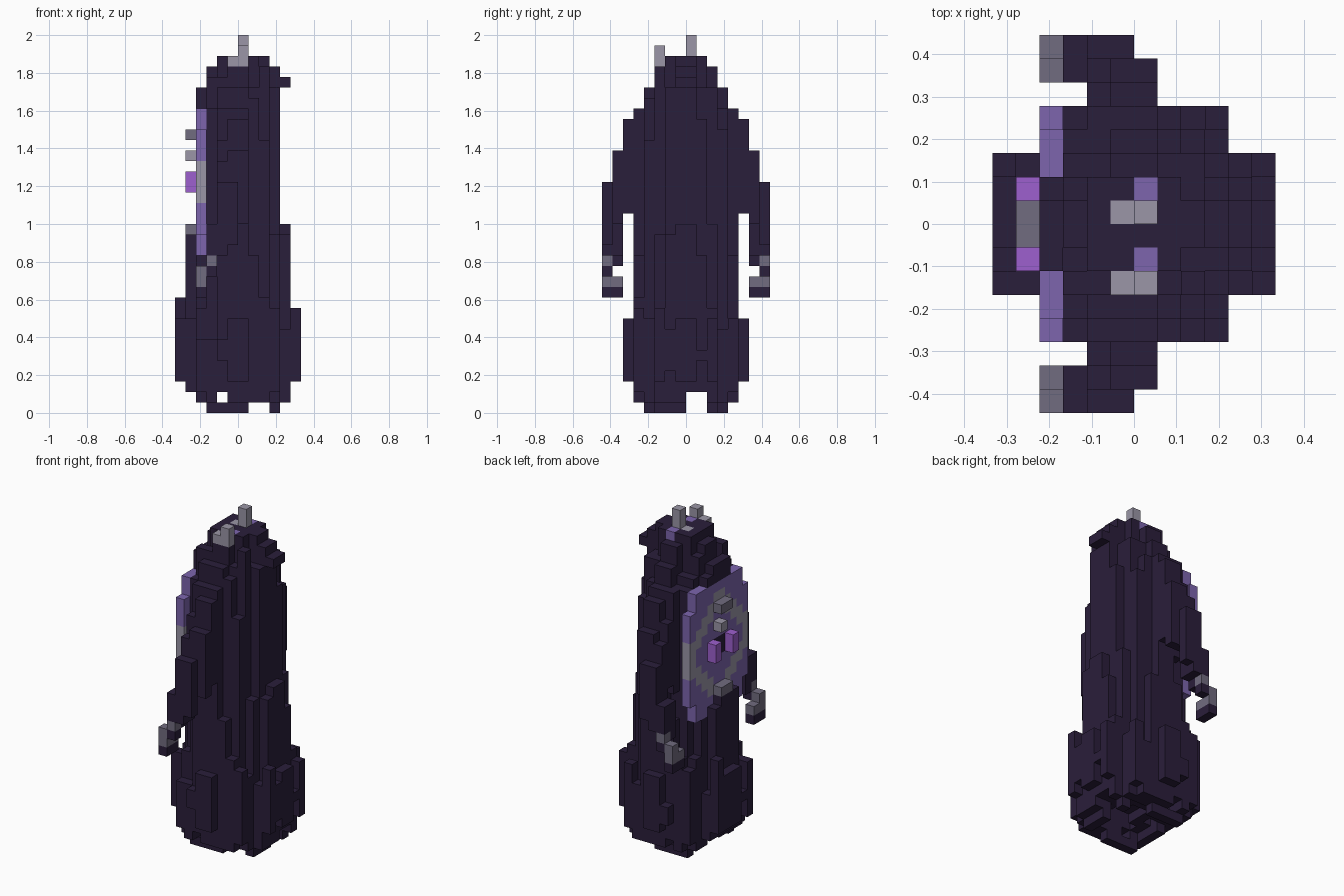
import bpy
import bmesh
import random
from math import hypot
from mathutils import Vector

random.seed(7)
UNIT = 1 / 18  # edge length of one block

cube = bpy.data.objects.get("Cube")
if cube:
    bpy.data.objects.remove(cube, do_unlink=True)


def make_material(name, rgb):
    mat = bpy.data.materials.new(name)
    mat.use_nodes = True
    mat.diffuse_color = (*rgb, 1)
    mat.node_tree.nodes["Principled BSDF"].inputs["Base Color"].default_value = (*rgb, 1)
    return mat


MATERIALS = {
    "dark": make_material("dark violet cloth", (0.023, 0.013, 0.043)),
    "purple": make_material("muted purple", (0.205, 0.13, 0.42)),
    "light": make_material("light grey", (0.325, 0.305, 0.385)),
    "grey": make_material("dark grey", (0.165, 0.15, 0.215)),
    "bright": make_material("bright purple", (0.34, 0.115, 0.62)),
}

cells = {}  # block position -> (part, colour)


def box(part, colour, xs, ys, zs):
    """Fill a box of blocks; each range excludes its end."""
    for i in range(*xs):
        for j in range(*ys):
            for k in range(*zs):
                cells[i, j, k] = (part, colour)


def mirrored(part, colour, xs, ys, zs):
    """Fill a box on the +y side and its twin on the -y side."""
    box(part + "_a", colour, xs, ys, zs)
    box(part + "_b", colour, xs, (-ys[1], -ys[0]), zs)


# Robe: round columns whose height falls off towards the rim, with ragged ends
TIERS = [(2.9, 34), (3.9, 33), (4.2, 31), (4.5, 29), (5.18, 18), (6.6, 9)]
CAP_X = {-6: 9, -5: 17, -4: 31, -3: 33}
CAP_Y = [34, 34, 33, 31, 29, 9]


def hem_open(i, j, k, reach, rim):
    """True where the tattered hem has no cloth."""
    if k == 0:
        return reach > 4.4 or i in (-4, 1, 2) or j in (0, 1)
    if k == 1:
        return reach > 5.2 or i in (-5, -2) or j in (0, 1)
    return rim > 5


for i in range(-6, 6):
    for j in range(-6, 6):
        a, b = abs(i + 0.5), abs(j + 0.5)
        rim, reach, spread = max(a, b), hypot(a, b), hypot(a * 1.1, b)
        if spread > 6.6 or (a > 4 and b > 3) or (b > 5 and i not in (-2, -1, 0)):
            continue
        tier = next(height for limit, height in TIERS if spread <= limit)
        top = min(tier, CAP_X.get(i, 34), CAP_Y[int(b)])
        bottom = 0 if rim > 3 else 3
        if min(a, b) > 2 and rim > 3 and top == 9:
            top += random.randint(-2, 3)
        elif rim > 2 and min(a, b) > 1:
            top -= random.randint(0, 3)
        if rim > 5 and min(a, b) > 1:
            bottom = random.randint(3, 5)
        if rim < 3:
            bottom = random.randint(2, 5)
        for k in range(bottom, top):
            if k > 2 or not hem_open(i, j, k, reach, rim):
                cells[i, j, k] = ("robe", "dark")

# Hood ridge behind the head
box("hood_ridge", "dark", (4, 5), (-1, 1), (31, 32))

# Sleeves, stepping outwards from the shoulders
mirrored("sleeve", "dark", (-2, 1), (4, 5), (18, 29))
mirrored("sleeve", "dark", (-2, 1), (5, 6), (19, 26))
mirrored("sleeve", "dark", (-1, 1), (5, 6), (26, 28))
mirrored("sleeve", "dark", (-2, 1), (6, 7), (18, 24))
mirrored("sleeve", "dark", (-1, 1), (6, 7), (24, 25))
mirrored("sleeve", "dark", (-2, 0), (7, 8), (16, 22))
mirrored("sleeve", "dark", (-3, -1), (6, 8), (15, 18))
mirrored("sleeve", "dark", (-3, -2), (6, 7), (14, 15))
mirrored("sleeve", "dark", (-3, -2), (7, 8), (13, 14))

# Hands reaching forwards with dark fingertips
mirrored("hand", "grey", (-3, -2), (7, 8), (14, 15))
mirrored("hand", "grey", (-4, -3), (7, 8), (13, 14))
mirrored("hand", "grey", (-4, -3), (6, 8), (12, 13))
mirrored("fingertips", "dark", (-4, -3), (6, 8), (11, 12))


# Chest plate: a grey ring around a purple heart
def plate_colour(b, dz):
    if b < 1 and dz < 1:
        return "dark"
    if b + dz < 4.1:
        return "purple"
    if b + dz < 6.1:
        return "light"
    return "purple"


for j in range(-5, 5):
    b = abs(j + 0.5)
    low, high = (17, 27) if b > 4 else (15, 29)
    for k in range(low, high):
        cells[-4, j, k] = ("chest_plate", plate_colour(b, abs(k + 0.5 - 22)))

# Studs and gems standing off the plate
box("upper_stud", "grey", (-5, -4), (-1, 1), (26, 27))
box("middle_stud", "light", (-5, -4), (0, 1), (24, 25))
box("lower_stud", "grey", (-5, -4), (-1, 1), (17, 18))
mirrored("gem", "bright", (-5, -4), (1, 2), (21, 23))

# Head ornaments
box("side_horn", "light", (-1, 1), (-3, -2), (33, 34))
box("side_horn", "light", (0, 1), (-3, -2), (34, 35))
box("crown_horn", "light", (-1, 1), (0, 1), (33, 34))
box("crown_horn", "light", (0, 1), (0, 1), (34, 36))
mirrored("crown_mark", "purple", (0, 1), (1, 2), (33, 34))


def build_part(part):
    """Make one object from the exposed faces of a part's blocks."""
    own = {c: v[1] for c, v in cells.items() if v[0] == part}
    colours = sorted(set(own.values()))
    bm = bmesh.new()
    for cell, colour in own.items():
        centre = Vector(cell) + Vector((0.5, 0.5, 0.5))
        for axis in range(3):
            for sign in (-1, 1):
                n = Vector((0, 0, 0))
                n[axis] = sign
                if tuple(int(c + d) for c, d in zip(cell, n)) in cells:
                    continue
                u = Vector((0, 0, 0))
                u[(axis + 1) % 3] = 0.5
                w = n.cross(u)
                mid = centre + n * 0.5
                corners = (mid - u - w, mid + u - w, mid + u + w, mid - u + w)
                face = bm.faces.new([bm.verts.new(p * UNIT) for p in corners])
                face.material_index = colours.index(colour)
    bmesh.ops.remove_doubles(bm, verts=bm.verts, dist=UNIT / 100)
    mesh = bpy.data.meshes.new(part)
    bm.to_mesh(mesh)
    bm.free()
    for colour in colours:
        mesh.materials.append(MATERIALS[colour])
    bpy.context.scene.collection.objects.link(bpy.data.objects.new(part, mesh))


for part in sorted({v[0] for v in cells.values()}):
    build_part(part)
